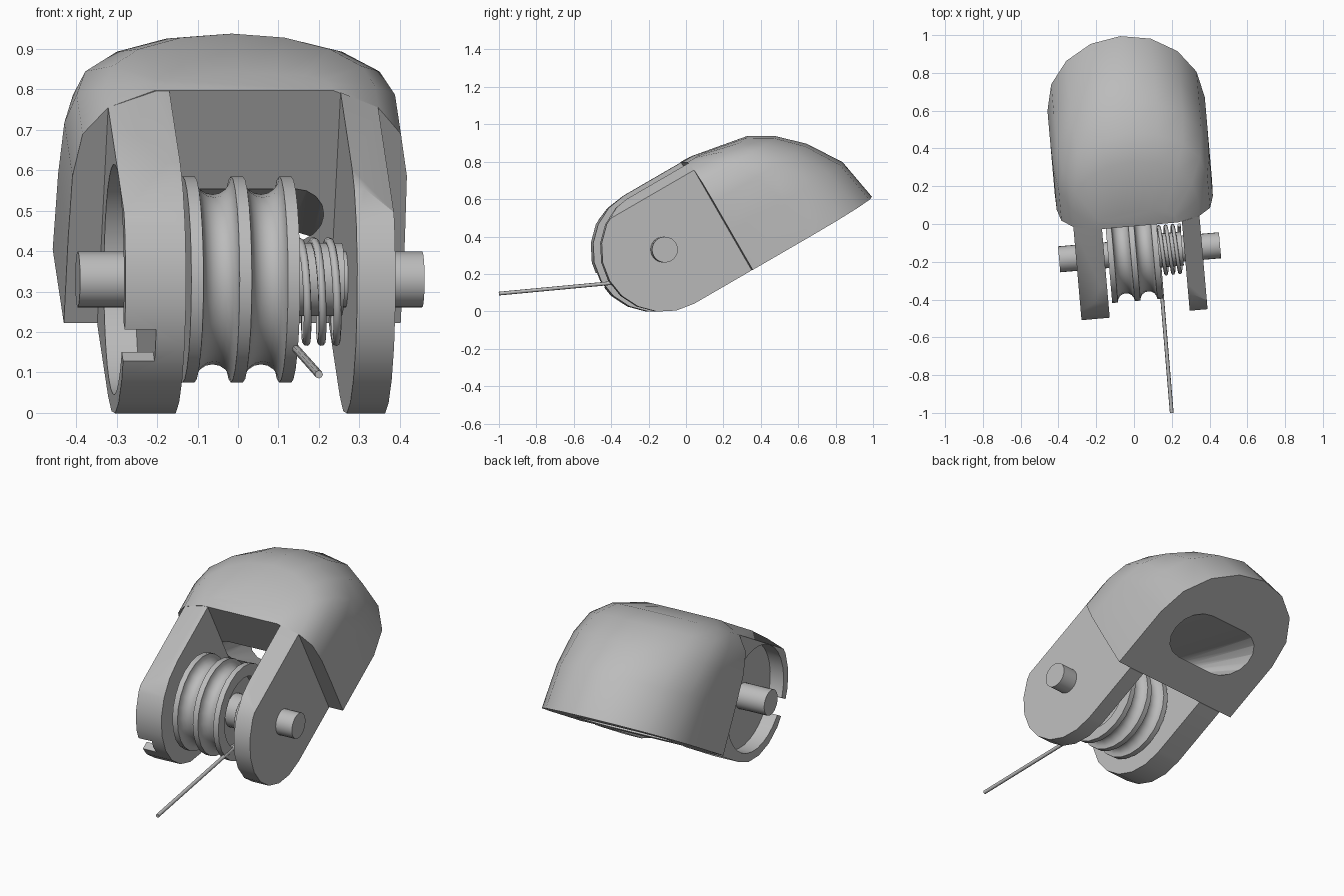
import bpy, bmesh
from math import sin, cos, pi, radians
from mathutils import Matrix, Vector

if "Cube" in bpy.data.objects:
    bpy.data.objects.remove(bpy.data.objects["Cube"])

# Joint frame: x along the axle, y along the finger, z out of its back
FRAME = (Matrix.Translation((0.027, -0.15, 0.33))
         @ Matrix.Rotation(radians(5), 4, 'Z') @ Matrix.Rotation(radians(30), 4, 'X'))

grey = bpy.data.materials.new("plain grey")
grey.use_nodes = True
grey.diffuse_color = (0.5, 0.5, 0.5, 1)
grey.node_tree.nodes["Principled BSDF"].inputs["Base Color"].default_value = (0.5, 0.5, 0.5, 1)


def loft(name, rings, frame=FRAME, cut=None):
    """Skin a list of equal-sized point rings, cap the ends, optionally trim by a plane."""
    bm = bmesh.new()
    loops = [[bm.verts.new(p) for p in ring] for ring in rings]
    n = len(loops[0])
    for a, b in zip(loops, loops[1:]):
        for i in range(n):
            j = (i + 1) % n
            bm.faces.new((a[i], a[j], b[j], b[i]))
    bm.faces.new(loops[0])
    bm.faces.new(loops[-1])
    bmesh.ops.recalc_face_normals(bm, faces=bm.faces[:])
    if cut:
        res = bmesh.ops.bisect_plane(bm, geom=bm.verts[:] + bm.edges[:] + bm.faces[:],
                                     plane_co=cut[0], plane_no=cut[1], clear_outer=True)
        edges = [e for e in res["geom_cut"] if isinstance(e, bmesh.types.BMEdge)]
        bmesh.ops.holes_fill(bm, edges=edges)
        bmesh.ops.recalc_face_normals(bm, faces=bm.faces[:])
    me = bpy.data.meshes.new(name)
    bm.to_mesh(me)
    bm.free()
    me.materials.append(grey)
    ob = bpy.data.objects.new(name, me)
    bpy.context.collection.objects.link(ob)
    ob.matrix_world = frame
    return ob


def lathe(name, profile, sides=24):
    """Turn (x, radius) pairs around the axle."""
    return loft(name, [[(x, r * cos(2 * pi * i / sides), r * sin(2 * pi * i / sides))
                        for i in range(sides)] for x, r in profile])


def prism(name, outline, x0, x1, cut=None):
    return loft(name, [[(x, y, z) for y, z in outline] for x in (x0, x1)], cut=cut)


def carve(target, cutter):
    mod = target.modifiers.new("carve", 'BOOLEAN')
    mod.operation = 'DIFFERENCE'
    mod.object = cutter
    cutter.hide_render = True
    bpy.context.view_layer.update()
    bpy.context.view_layer.objects.active = target
    bpy.ops.object.modifier_apply(modifier=mod.name)
    bpy.data.objects.remove(cutter)


def slot_outline(half, r, n=8):
    """Stadium outline as (long, short) pairs."""
    right = [(half + r * cos(t), r * sin(t)) for t in (-pi / 2 + pi * i / n for i in range(n + 1))]
    return right + [(-a, -b) for a, b in right]


def tube(name, points, radius, frame=FRAME):
    cu = bpy.data.curves.new(name, 'CURVE')
    cu.dimensions = '3D'
    cu.bevel_depth = radius
    cu.bevel_resolution = 2
    cu.use_fill_caps = True
    sp = cu.splines.new('POLY')
    sp.points.add(len(points) - 1)
    for sp_pt, p in zip(sp.points, points):
        sp_pt.co = (*p, 1)
    cu.materials.append(grey)
    ob = bpy.data.objects.new(name, cu)
    bpy.context.collection.objects.link(ob)
    ob.matrix_world = frame
    return ob


# Fingertip shell: (height, half width, start of the round end, tip)
BACK = 0.355
levels = [(-0.33, 0.418, 0.72, 1.136), (-0.09, 0.418, 0.68, 1.092), (0.09, 0.415, 0.62, 0.975),
          (0.21, 0.395, 0.55, 0.85), (0.286, 0.335, 0.46, 0.72), (0.335, 0.22, 0.385, 0.44)]
rings = []
for z, a, c, t in levels:
    arc = [(a * cos(pi * i / 8), c + (t - c) * sin(pi * i / 8), z) for i in range(9)]
    rings.append([(a, BACK, z)] + arc + [(-a, BACK, z)])
fingertip = loft("fingertip_shell", rings)

# Flared channel from the underside to the fork
underside = [(u, 0.71 + s, -0.36) for u, s in slot_outline(0.12, 0.155)]
opening = [(u, BACK - 0.02, s) for u, s in slot_outline(0.14, 0.07)]
carve(fingertip, loft("channel_cutter", [underside, opening]))

# Fork ears, trimmed on the upper outer edge
R = 0.333
ear = [(BACK, R)] + [(R * cos(t), R * sin(t)) for t in (pi / 2 + pi * i / 10 for i in range(11))] + [(BACK, -R)]
left_ear = prism("left_ear", ear, 0.24, 0.335, cut=((0.335, 0, 0.286), (0.45, 0, 1)))
right_ear = prism("right_ear", ear, -0.335, -0.185, cut=((-0.335, 0, 0.286), (-0.4, 0, 1)))

# Round recess and front notch in the right ear
carve(right_ear, lathe("recess_cutter", [(-0.5, 0.285), (-0.257, 0.285)], 32))
notch = [(-0.4, -0.045), (-0.2, -0.045), (-0.2, 0.045), (-0.4, 0.045)]
carve(right_ear, prism("notch_cutter", notch, -0.5, -0.257))

# Axle
axle = lathe("axle", [(-0.425, 0.069), (0.43, 0.069)])

# Double-groove pulley with a hollow face and a hub
profile = [(-0.165, 0.255)]
for centre in (-0.09, 0.03):
    profile += [(centre - 0.045 * cos(pi * i / 8), 0.255 - 0.045 * sin(pi * i / 8)) for i in range(9)]
profile += [(0.105, 0.255), (0.105, 0.19), (0.05, 0.19), (0.05, 0.09), (0.23, 0.09)]
pulley = lathe("pulley", profile)

# Return spring round the hub
TURNS, STEPS = 3.25, 20
count = int(TURNS * STEPS)
coil = []
for i in range(count + 1):
    t = 2 * pi * i / STEPS - radians(125)
    coil.append((0.105 + 0.12 * i / count, -0.015 + 0.125 * cos(t), -0.026 + 0.125 * sin(t)))
spring = tube("spring", coil, 0.01)

# Straight spring leg
leg = tube("spring_leg", [(0.135, -0.22, 0.168), (0.2, -1.0, 0.095)], 0.01, Matrix.Identity(4))

# Smooth the turned and rounded surfaces
bpy.context.view_layer.update()
bpy.ops.object.select_all(action='DESELECT')
for ob in (fingertip, left_ear, right_ear, axle, pulley):
    ob.select_set(True)
bpy.context.view_layer.objects.active = fingertip
bpy.ops.object.shade_smooth_by_angle(angle=radians(35))
